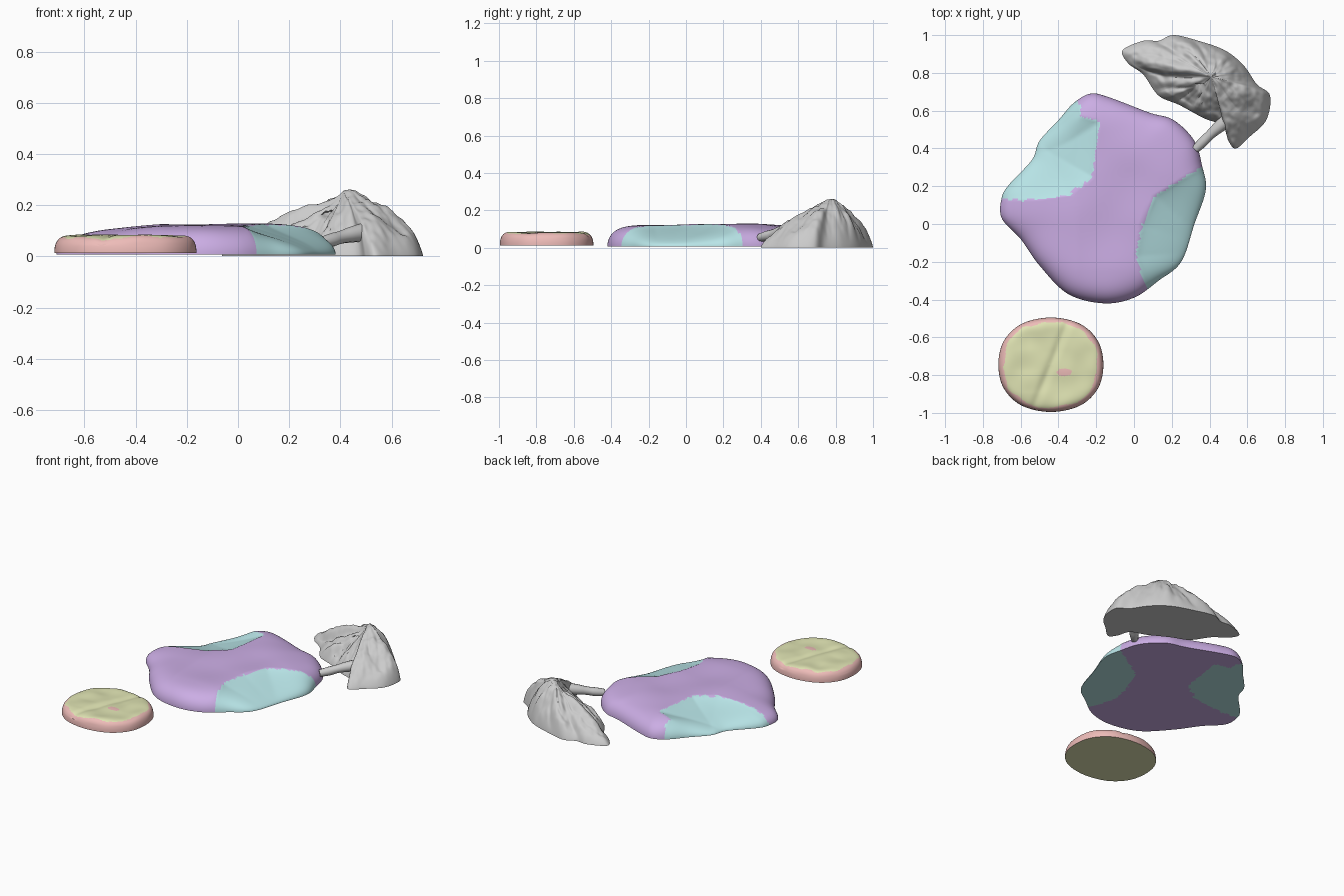
import bpy, bmesh, math
from mathutils import Vector, noise

if "Cube" in bpy.data.objects:
    bpy.data.objects.remove(bpy.data.objects["Cube"])

SEG, RINGS = 200, 44


def material(name, rgb):
    m = bpy.data.materials.new(name)
    m.diffuse_color = (*rgb, 1)
    m.use_nodes = True
    m.node_tree.nodes["Principled BSDF"].inputs["Base Color"].default_value = m.diffuse_color
    return m


def n3(x, y, z=0.0):
    return noise.noise(Vector((x, y, z)))


def loop(points, count):
    """Closed smooth curve through the outline points."""
    k, out = len(points), []
    for i in range(count):
        f = i / count * k
        j, t = int(f), f - int(f)
        a, b, c, d = (Vector(points[(j + o) % k]) for o in (-1, 0, 1, 2))
        out.append(0.5 * (2 * b + (c - a) * t + (2 * a - 5 * b + 4 * c - d) * t * t
                          + (3 * b - a - 3 * c + d) * t ** 3))
    return out


def inside(x, y, poly):
    hit = False
    for (x1, y1), (x2, y2) in zip(poly, poly[1:] + poly[:1]):
        if (y1 > y) != (y2 > y) and x < (x2 - x1) * (y - y1) / (y2 - y1) + x1:
            hit = not hit
    return hit


def distance(x, y, line):
    p, best = Vector((x, y)), 9
    for a, b in zip(line, line[1:]):
        a, b = Vector(a), Vector(b)
        d = b - a
        t = max(0, min(1, (p - a).dot(d) / d.length_squared))
        best = min(best, (p - a - d * t).length)
    return best


def mound(name, centre, outline, base, height, mats=(), pick=None, warp=None):
    """Closed relief: concentric rings lifted by height(r, x, y) over a flat base."""
    c, edge = Vector(centre), loop(outline, SEG)
    bm = bmesh.new()
    rim = [bm.verts.new((p.x, p.y, base)) for p in edge]
    for top in (True, False):
        def vert(r, p):
            q = c.lerp(p, r)
            co = Vector((q.x, q.y, base + (height(r, q.x, q.y) if top else 0)))
            return bm.verts.new(warp(co) if warp and top else co)
        mid = vert(0, c)
        prev = None
        for k in range(1, RINGS + 1):
            r = math.sin(k / RINGS * math.pi / 2)
            ring = rim if k == RINGS else [vert(r, p) for p in edge]
            for i in range(SEG):
                j = (i + 1) % SEG
                vs = [ring[i], ring[j]] + ([prev[j], prev[i]] if prev else [mid])
                f = bm.faces.new(vs)
                if pick:
                    m = f.calc_center_median()
                    f.material_index = pick(r, m.x, m.y, top)
            prev = ring
    bmesh.ops.recalc_face_normals(bm, faces=bm.faces)
    me = bpy.data.meshes.new(name)
    bm.to_mesh(me)
    bm.free()
    for m in mats:
        me.materials.append(m)
    ob = bpy.data.objects.new(name, me)
    bpy.context.collection.objects.link(ob)
    smooth(ob)
    return ob


def smooth(ob):
    bpy.ops.object.select_all(action='DESELECT')
    ob.select_set(True)
    bpy.context.view_layer.objects.active = ob
    bpy.ops.object.shade_smooth_by_angle(angle=math.radians(50))


# Large slab with two sloping hollows
slab_outline = [(-.23, .69), (-.13, .67), (.08, .59), (.21, .55), (.32, .44), (.36, .31),
                (.38, .18), (.32, 0), (.25, -.2), (.13, -.30), (0, -.39), (-.16, -.42),
                (-.35, -.37), (-.5, -.22), (-.6, -.08), (-.7, .03), (-.7, .14), (-.66, .21),
                (-.54, .34), (-.5, .44), (-.4, .55), (-.32, .64)]
left_line = [(-.31, .75), (-.28, .57), (-.18, .54), (-.2, .4), (-.22, .25), (-.35, .15),
             (-.5, .13), (-.8, .13)]
right_line = [(.5, .33), (.36, .30), (.24, .23), (.11, .15), (.04, 0), (.01, -.17),
              (.05, -.3), (.1, -.45)]
hollows = [(left_line, left_line + [(-.8, .75)]),
           (right_line, right_line + [(.6, -.45), (.6, .33)])]


def slab_height(r, x, y):
    h = .115 - .03 * max(0, min(1, (-x - .3) / .35)) + .01 * n3(x * 4, y * 4)
    for line, poly in hollows:
        if inside(x, y, poly):
            h *= 1 - .62 * min(1, distance(x, y, line) / .25) ** .75
    return h * max(0, 1 - r ** 8) ** .5


def slab_pick(r, x, y, top):
    u = x + .012 * n3(x * 30, y * 30)
    v = y + .012 * n3(x * 30, y * 30, 5)
    return int(any(inside(u, v, poly) for _, poly in hollows))


mound("slab", (-.15, .13), slab_outline, .008, slab_height,
      (material("lilac", (.60, .42, .78)), material("pale_blue", (.48, .78, .80))), slab_pick)

# Small round disc: pink rim, yellow-green uneven top
disc_outline = [(-.44 + .288 * math.cos(i * math.pi / 6) - .01 * math.cos(i * math.pi / 2),
                 -.745 + .25 * math.sin(i * math.pi / 6)) for i in range(12)]


def disc_height(r, x, y):
    groove = .008 * math.exp(-((x + .44 - .4 * (y + .745)) / .025) ** 2)
    bumps = .008 * n3(x * 9, y * 9, 2) - groove
    return (.07 + bumps * (r < .98)) * max(0, 1 - r ** 14) ** .45


def disc_pick(r, x, y, top):
    spot = ((x + .37) / .04) ** 2 + ((y + .785) / .02) ** 2 < 1
    rim = r > .91 + .07 * n3(x * 12, y * 12, 7)
    return int(top and (spot or rim))


mound("disc", (-.44, -.745), disc_outline, .013, disc_height,
      (material("yellow_green", (.74, .77, .45)), material("pink", (.85, .50, .48))), disc_pick)

# Craggy rock mound with a small cave mouth
rock_outline = [(-.06, .92), (.05, .97), (.13, .97), (.21, 1.0), (.34, .97), (.48, .92),
                (.58, .84), (.65, .74), (.72, .68), (.70, .55), (.61, .46), (.54, .40),
                (.5, .44), (.47, .52), (.37, .56), (.24, .63), (.13, .68), (.05, .79),
                (-.03, .85)]


def rock_height(r, x, y):
    a = math.atan2(y - .78, x - .41)
    p = 1.4 + .55 * math.cos(a) + .3 * math.sin(a)
    h = .25 * max(0, 1 - r ** p) ** .75
    fade = min(1, (1 - r) * 6)
    ridge = abs(n3(3 * math.cos(a), 3 * math.sin(a), r * 1.5)) - .2
    h += fade * (r * .06 * ridge + .02 * n3(x * 12, y * 12) + .008 * n3(x * 35, y * 35))
    return max(h, .002 * (1 - r))


def cave(co):
    d = ((co.x - .35) / .022) ** 2 + ((co.z - .17) / .018) ** 2
    if co.y < .74 and d < 3:
        co.y += .05 * math.exp(-d * d)
    return co


mound("rock_mound", (.41, .78), rock_outline, .002, rock_height, warp=cave)

# Gnarled root reaching from the rock to the slab
cu = bpy.data.curves.new("root", 'CURVE')
cu.dimensions = '3D'
cu.bevel_depth, cu.bevel_resolution, cu.use_fill_caps = .03, 4, True
sp = cu.splines.new('NURBS')
path = [(.325, .395, .055, .7), (.36, .43, .062, .95), (.40, .47, .075, .8),
        (.45, .515, .088, 1.1), (.52, .57, .10, 1.3)]
sp.points.add(len(path) - 1)
for pt, (x, y, z, s) in zip(sp.points, path):
    pt.co, pt.radius = (x, y, z, 1), s
sp.use_endpoint_u, sp.order_u = True, 3
root = bpy.data.objects.new("root", cu)
bpy.context.collection.objects.link(root)
bpy.ops.object.select_all(action='DESELECT')
root.select_set(True)
bpy.context.view_layer.objects.active = root
bpy.ops.object.convert(target='MESH')
smooth(bpy.context.view_layer.objects.active)
